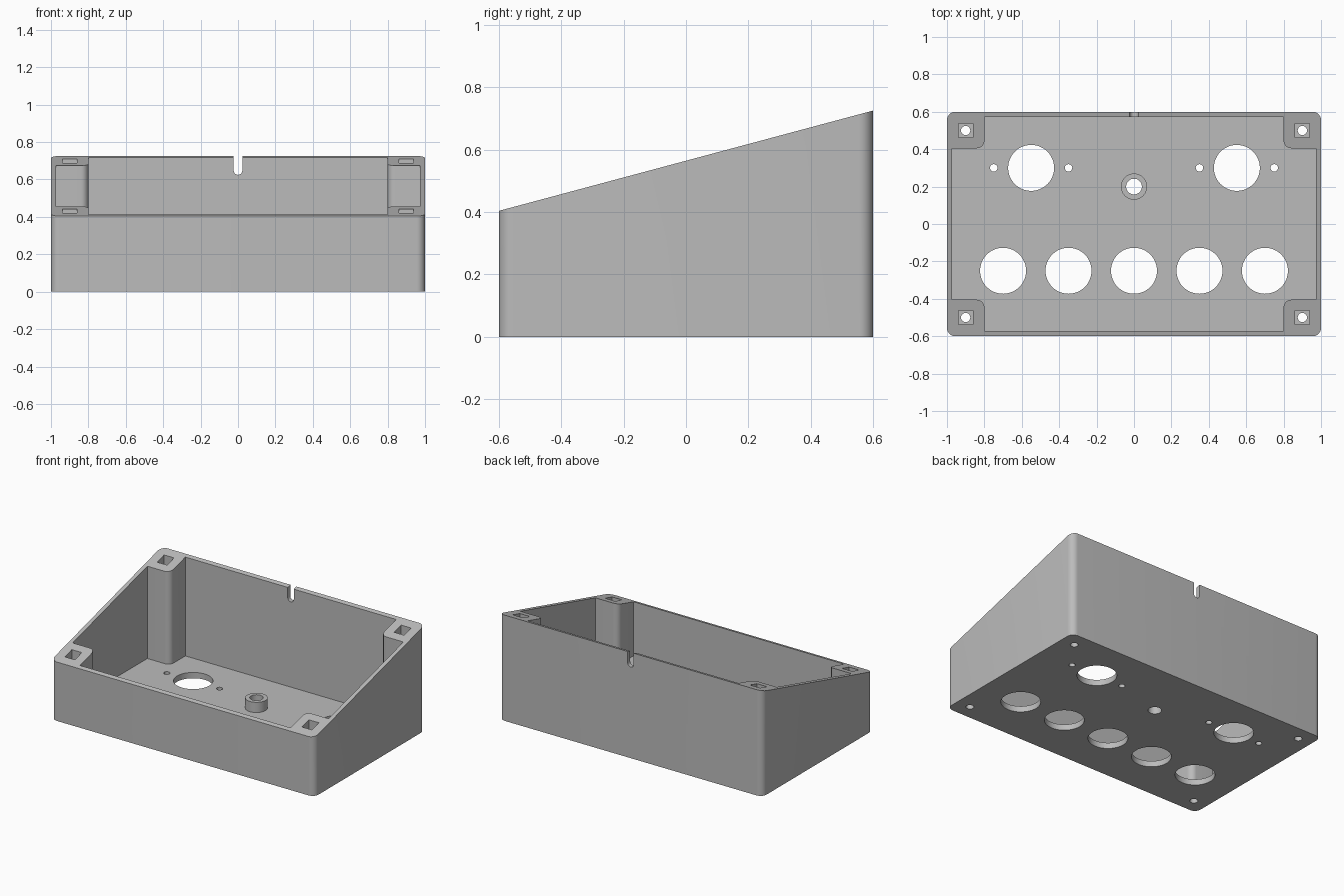
import bpy, bmesh, math

cube = bpy.data.objects.get("Cube")
if cube:
    bpy.data.objects.remove(cube, do_unlink=True)

FLOOR = 0.04          # floor thickness
SCREW = (0.9, 0.5)    # corner screw position
SIDES = (-1, 1)

grey = bpy.data.materials.new("plain grey")
grey.use_nodes = True
colour = (0.5, 0.5, 0.5, 1)
grey.diffuse_color = colour
grey.node_tree.nodes["Principled BSDF"].inputs["Base Color"].default_value = colour


def slope(x, y):
    """Height of the slanted rim."""
    return 0.565 + y * math.tan(math.radians(15))


def prism(name, outline, z0, top):
    """Extrude an outline from z0 up to a flat or slanted top."""
    bm = bmesh.new()
    low = [bm.verts.new((x, y, z0)) for x, y in outline]
    high = [bm.verts.new((x, y, top(x, y) if callable(top) else top)) for x, y in outline]
    bm.faces.new(low)
    bm.faces.new(high)
    n = len(low)
    for i in range(n):
        j = (i + 1) % n
        bm.faces.new((low[i], low[j], high[j], high[i]))
    bmesh.ops.recalc_face_normals(bm, faces=bm.faces)
    mesh = bpy.data.meshes.new(name)
    bm.to_mesh(mesh)
    bm.free()
    mesh.materials.append(grey)
    obj = bpy.data.objects.new(name, mesh)
    bpy.context.collection.objects.link(obj)
    return obj


def arc(cx, cy, r, a0, a1, steps=8):
    angles = [math.radians(a0 + (a1 - a0) * i / steps) for i in range(steps + 1)]
    return [(cx + r * math.cos(a), cy + r * math.sin(a)) for a in angles]


def circle(cx, cy, r, steps=48):
    return arc(cx, cy, r, 0, 360, steps)[:-1]


def square(cx, cy, h):
    return [(cx - h, cy - h), (cx + h, cy - h), (cx + h, cy + h), (cx - h, cy + h)]


def four_way(quarter):
    """Mirror a first-quadrant run of points into a closed outline."""
    back = quarter[::-1]
    return (quarter + [(-x, y) for x, y in back]
            + [(-x, -y) for x, y in quarter] + [(x, -y) for x, y in back])


def combine(body, tool, operation):
    """Apply a boolean and discard the tool."""
    tool.hide_render = True
    mod = body.modifiers.new(operation, "BOOLEAN")
    mod.operation = operation
    mod.solver = "EXACT"
    mod.object = tool
    bpy.context.view_layer.objects.active = body
    bpy.ops.object.modifier_apply(modifier=mod.name)
    bpy.data.objects.remove(tool, do_unlink=True)


def drill(body, outline, z0=-0.1, z1=1.0):
    combine(body, prism("cutter", outline, z0, z1), "DIFFERENCE")


# Slanted outer block with rounded upright edges
box = prism("sloped_enclosure", four_way(arc(0.955, 0.555, 0.045, 0, 90)), 0, slope)

# Cavity, leaving thin walls and four corner posts
quarter = [(0.972, 0.405)] + arc(0.84, 0.445, 0.04, 270, 180) + [(0.8, 0.572)]
drill(box, four_way(quarter), FLOOR)

# Raised boss on the floor
combine(box, prism("boss", circle(0, 0.2, 0.07), FLOOR / 2, FLOOR + 0.07), "UNION")
drill(box, circle(0, 0.2, 0.042))

# Row of large holes near the front
for i in range(-2, 3):
    drill(box, circle(0.35 * i, -0.25, 0.123))

for sx in SIDES:
    # Large rear holes, each with a pair of small fixing holes
    drill(box, circle(sx * 0.55, 0.3, 0.123))
    for dx in SIDES:
        drill(box, circle(sx * 0.55 + dx * 0.2, 0.3, 0.02, 20))
    # Square pockets and screw holes in the corner posts
    for sy in SIDES:
        x, y = sx * SCREW[0], sy * SCREW[1]
        drill(box, square(x, y, 0.038), FLOOR)
        drill(box, circle(x, y, 0.025, 20))

# Round-bottomed cable notch in the back wall
notch = [(0.023, 0.3)] + arc(0, 0, 0.023, 0, -180, 12) + [(-0.023, 0.3)]
cutter = prism("cutter", notch, -0.1, 0.1)
cutter.location = (0, 0.6, 0.648)
cutter.rotation_euler = (math.pi / 2, 0, 0)
bpy.context.view_layer.update()
combine(box, cutter, "DIFFERENCE")

# Smooth the rounded walls and keep the edges crisp
bpy.ops.object.select_all(action="DESELECT")
box.select_set(True)
bpy.context.view_layer.objects.active = box
bpy.ops.object.shade_smooth_by_angle(angle=math.radians(30))
